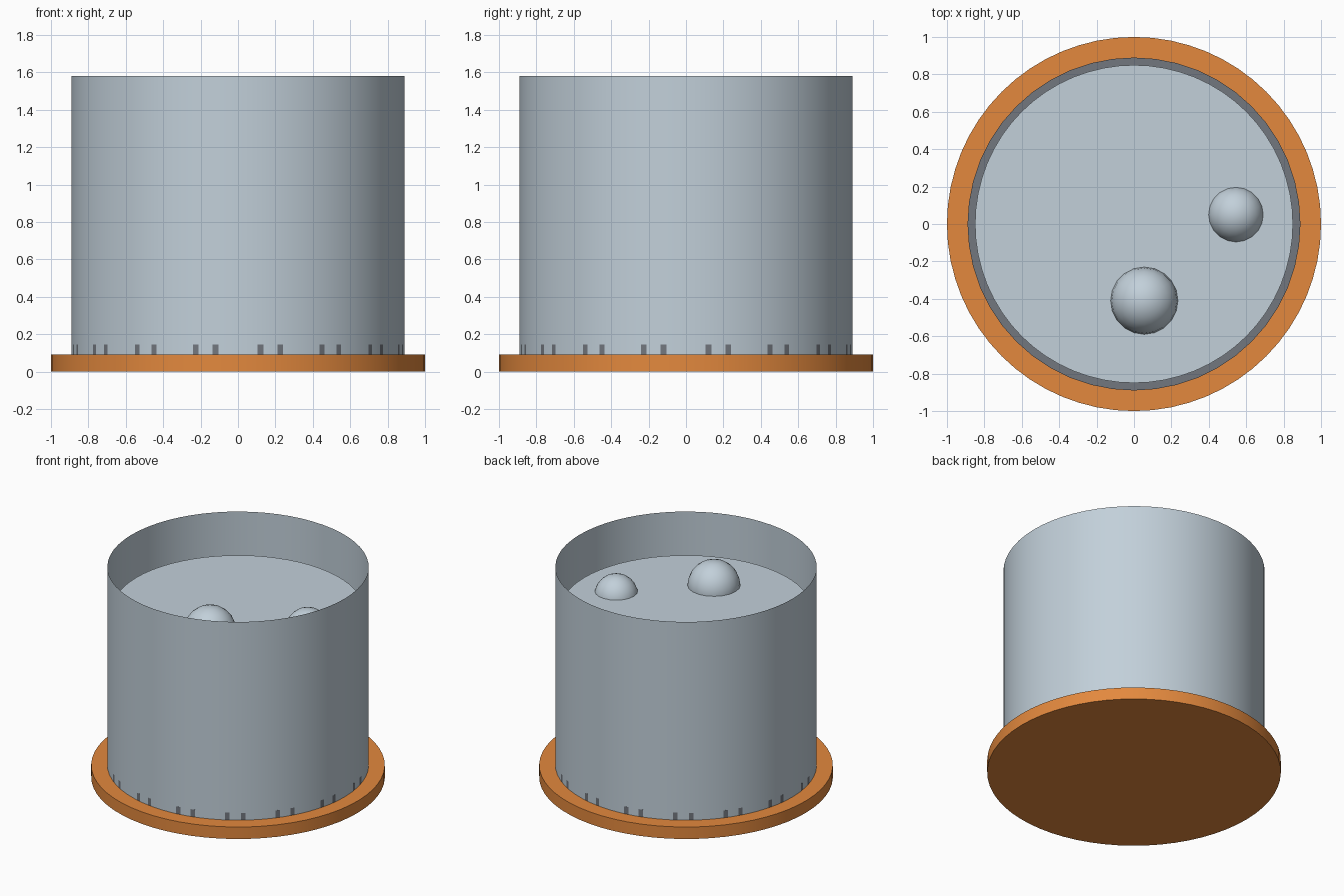
import bpy
import math

cube = bpy.data.objects.get("Cube")
if cube:
    bpy.data.objects.remove(cube, do_unlink=True)


def make_material(name, color):
    mat = bpy.data.materials.new(name)
    mat.use_nodes = True
    mat.diffuse_color = (*color, 1)
    mat.node_tree.nodes["Principled BSDF"].inputs["Base Color"].default_value = (*color, 1)
    return mat


pale_glass = make_material("pale blue grey", (0.54, 0.63, 0.70))
wood = make_material("orange wood", (0.77, 0.25, 0.048))
gravel_grey = make_material("dark gravel grey", (0.17, 0.184, 0.21))


def finish(name, mat):
    obj = bpy.context.object
    obj.name = name
    obj.data.materials.append(mat)
    bpy.ops.object.shade_smooth_by_angle(angle=math.radians(30))
    return obj


def cylinder(name, radius, bottom, top, sides, mat, caps="NGON"):
    bpy.ops.mesh.primitive_cylinder_add(
        vertices=sides, radius=radius, depth=top - bottom,
        end_fill_type=caps, location=(0, 0, (bottom + top) / 2))
    return finish(name, mat)


def bubble(name, radius, location):
    bpy.ops.mesh.primitive_uv_sphere_add(
        segments=20, ring_count=12, radius=radius, location=location)
    return finish(name, pale_glass)


# Wooden base and open-topped thin wall
cylinder("base", 1.0, 0, 0.09, 64, wood)
cylinder("tank_wall", 0.89, 0.09, 1.58, 64, pale_glass, caps="NOTHING")

# Gravel bed: its coarser corners just break through the wall
cylinder("gravel_bed", 0.89, 0.05, 0.145, 48, gravel_grey)

# Water body, slightly narrower than the wall
cylinder("water", 0.85, 0.14, 1.27, 64, pale_glass)

# Bubbles breaking the surface
bubble("large_bubble", 0.18, (0.055, -0.41, 1.27))
bubble("small_bubble", 0.15, (0.545, 0.05, 1.24))
